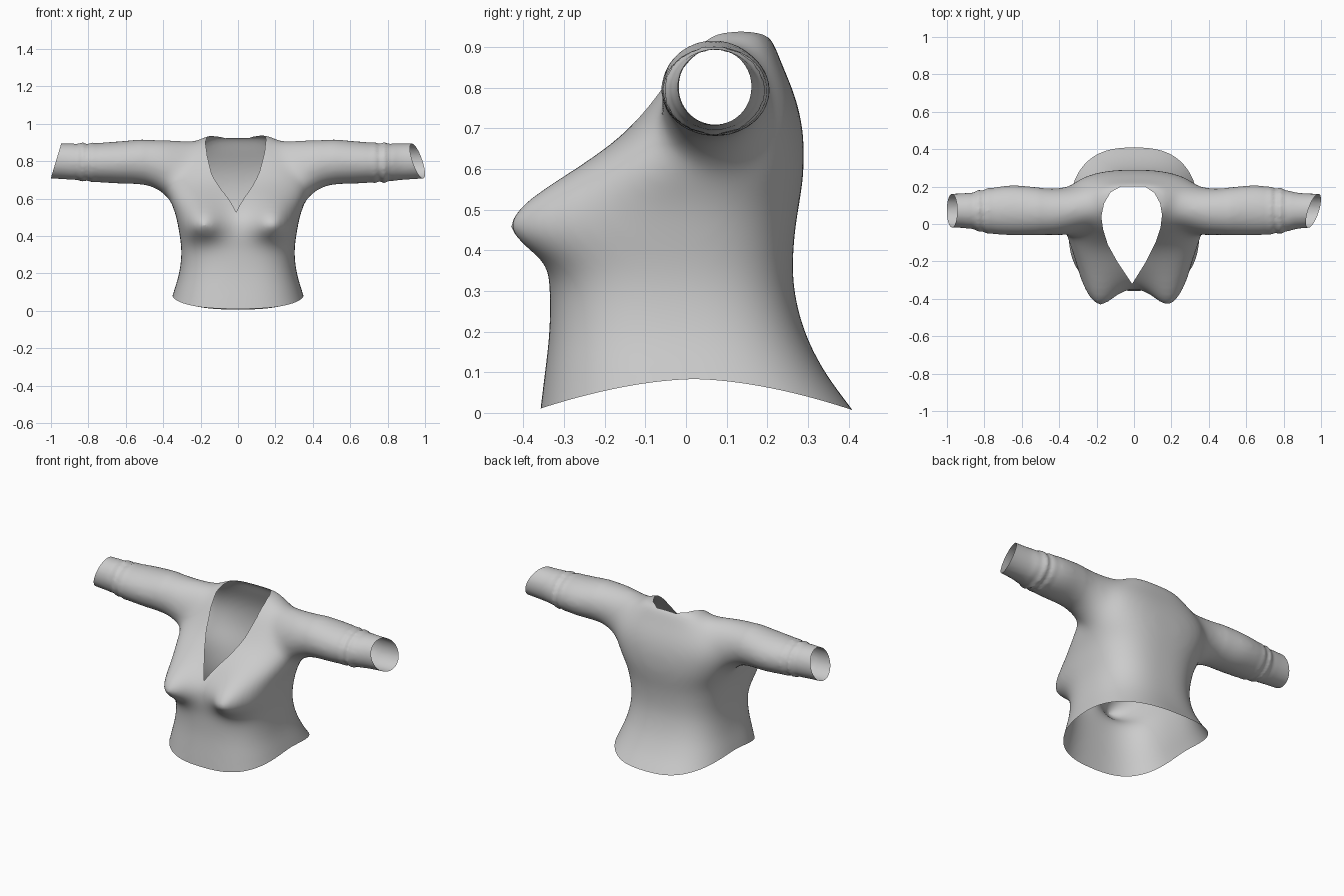
import bpy, bmesh, math
from mathutils import Vector

if "Cube" in bpy.data.objects:
    bpy.data.objects.remove(bpy.data.objects["Cube"], do_unlink=True)

SIDES = 96


def sample(rows, t):
    """Smooth interpolation through rows of (key, value, value, ...)."""
    i = max(k for k in range(len(rows) - 1) if k == 0 or rows[k][0] <= t)
    a, b = rows[i], rows[i + 1]
    prev, nxt = rows[max(i - 1, 0)], rows[min(i + 2, len(rows) - 1)]
    h = b[0] - a[0]
    u = (t - a[0]) / h
    out = []
    for p, q, r, s in zip(prev[1:], a[1:], b[1:], nxt[1:]):
        m = (r - p) / (b[0] - prev[0]) * h
        n = (s - q) / (nxt[0] - a[0]) * h
        out.append(q + u * m + u * u * (3 * (r - q) - 2 * m - n)
                   + u ** 3 * (2 * (q - r) + m + n))
    return out


def loft(bm, rings):
    """Closed solid through a list of point rings."""
    loops = [[bm.verts.new(p) for p in ring] for ring in rings]
    for a, b in zip(loops, loops[1:]):
        for i in range(SIDES):
            j = (i + 1) % SIDES
            bm.faces.new((a[i], a[j], b[j], b[i]))
    bm.faces.new(loops[0][::-1])
    bm.faces.new(loops[-1])


def power(v, e):
    return math.copysign(abs(v) ** e, v)


# Torso: height, half width, front y, back y
TORSO = [(-.1, .42, -.37, .49), (.02, .37, -.357, .4), (.1, .345, -.347, .342),
         (.2, .315, -.336, .292), (.32, .302, -.335, .264), (.45, .32, -.342, .268),
         (.52, .335, -.317, .28), (.6, .365, -.25, .29), (.7, .38, -.14, .287),
         (.78, .36, -.075, .268), (.86, .29, -.02, .235), (.94, .17, .05, .205)]


def torso_ring(z):
    w, front, back = sample(TORSO, z)
    mid, depth = (front + back) / 2, (back - front) / 2
    bust = .135 * math.exp(-((z - .46) / (.13 if z > .46 else .08)) ** 2)
    ring = []
    for i in range(SIDES):
        a = math.tau * i / SIDES
        x = w * power(math.cos(a), .74)
        y = mid + depth * power(math.sin(a), .74)
        y -= bust * math.exp(-((abs(x) - .2) / .11) ** 2) * min(1, max(0, -2 * math.sin(a)))
        ring.append((x, y, z))
    return ring


# Sleeve: distance from centre, front y, back y, bottom z, top z
SLEEVE = [(0, .0, .2, .5, .9), (.2, -.04, .24, .45, .91), (.3, -.055, .22, .5, .912),
          (.36, -.06, .2, .585, .914), (.42, -.062, .192, .64, .916), (.5, -.06, .195, .673, .917),
          (.65, -.06, .206, .682, .905), (.78, -.05, .19, .69, .896),
          (.88, -.025, .167, .7, .895), (1.1, -.015, .16, .714, .895)]


def sleeve_ring(x, side, fold):
    y0, y1, z0, z1 = sample(SLEEVE, x)
    ripple = .009 * math.sin((x - fold) * 120) * math.exp(-((x - fold) / .045) ** 2)
    ring = []
    for i in range(SIDES):
        a = side * math.tau * i / SIDES
        ring.append((side * x, (y0 + y1) / 2 + ((y1 - y0) / 2 + ripple) * math.cos(a),
                     (z0 + z1) / 2 + ((z1 - z0) / 2 + ripple) * math.sin(a)))
    return ring


bm = bmesh.new()
loft(bm, [torso_ring(-.1 + .02 * i) for i in range(53)])
for side, fold in ((1, .77), (-1, .82)):
    loft(bm, [sleeve_ring(.01 * i, side, fold) for i in range(111)])
bmesh.ops.recalc_face_normals(bm, faces=bm.faces)

mesh = bpy.data.meshes.new("cropped_top")
bm.to_mesh(mesh)
bm.free()
top = bpy.data.objects.new("cropped_top", mesh)
bpy.context.collection.objects.link(top)

# Fuse the torso and sleeves into one skin
fuse = top.modifiers.new("fuse", "REMESH")
fuse.mode = "VOXEL"
fuse.voxel_size = .012
bm = bmesh.new()
bm.from_object(top, bpy.context.evaluated_depsgraph_get())
top.modifiers.clear()


def relax(verts, times):
    for _ in range(times):
        bmesh.ops.smooth_vert(bm, verts=verts, factor=.5, use_axis_x=True,
                              use_axis_y=True, use_axis_z=True)


relax([v for v in bm.verts if abs(v.co.x) < .5], 35)
relax(list(bm.verts), 4)


def cut(point, normal, geom=None, clear=True):
    geom = geom or bm.verts[:] + bm.edges[:] + bm.faces[:]
    bmesh.ops.bisect_plane(bm, geom=geom, dist=1e-6, plane_co=point,
                           plane_no=normal, clear_outer=clear)


# Cuff openings
cut((.958, .07, .805), (1, -.3, .32))
cut((-.972, .07, .805), (-1, 0, .3))


# Curved hem, cut flat in a shifted space
def hem(y):
    return .083 - .073 * (abs(y - .02) / .38) ** 1.7


for v in bm.verts:
    v.co.z -= hem(v.co.y)
cut((0, 0, 0), (0, 0, -1))
for v in bm.verts:
    v.co.z += hem(v.co.y)

# Teardrop neckline, anticlockwise from its front point
NECK = [Vector(p) for p in ((-.01, -.32), (.065, -.2), (.115, -.1), (.142, -.02), (.15, .05),
                            (.14, .11), (.11, .165), (.06, .2), (-.07, .2), (-.125, .17),
                            (-.16, .11), (-.175, .04), (-.165, -.03), (-.14, -.11), (-.09, -.2))]
walls = []
for a, b in zip(NECK, NECK[1:] + NECK[:1]):
    d = b - a
    walls.append((a, Vector((d.y, -d.x)).normalized()))


def near_neck(face):
    c = face.calc_center_median()
    return abs(c.x) < .2 and -.36 < c.y < .24 and c.z > .42


for a, n in walls:
    faces = [f for f in bm.faces if near_neck(f)]
    parts = {g for f in faces for g in (*f.verts, *f.edges)}
    cut((a.x, a.y, 0), (n.x, n.y, 0), list(parts) + faces, False)


def in_neck(face):
    c = face.calc_center_median()
    return near_neck(face) and all((c.xy - a).dot(n) < 0 for a, n in walls)


bmesh.ops.delete(bm, geom=[f for f in bm.faces if in_neck(f)], context="FACES")
bmesh.ops.recalc_face_normals(bm, faces=bm.faces)
bm.to_mesh(mesh)
bm.free()

# Plain cloth colour
cloth = bpy.data.materials.new("light_grey_cloth")
cloth.use_nodes = True
grey = (.6, .6, .6, 1)
cloth.diffuse_color = grey
cloth.node_tree.nodes["Principled BSDF"].inputs["Base Color"].default_value = grey
mesh.materials.clear()
mesh.materials.append(cloth)
for p in mesh.polygons:
    p.use_smooth = True
    p.material_index = 0
